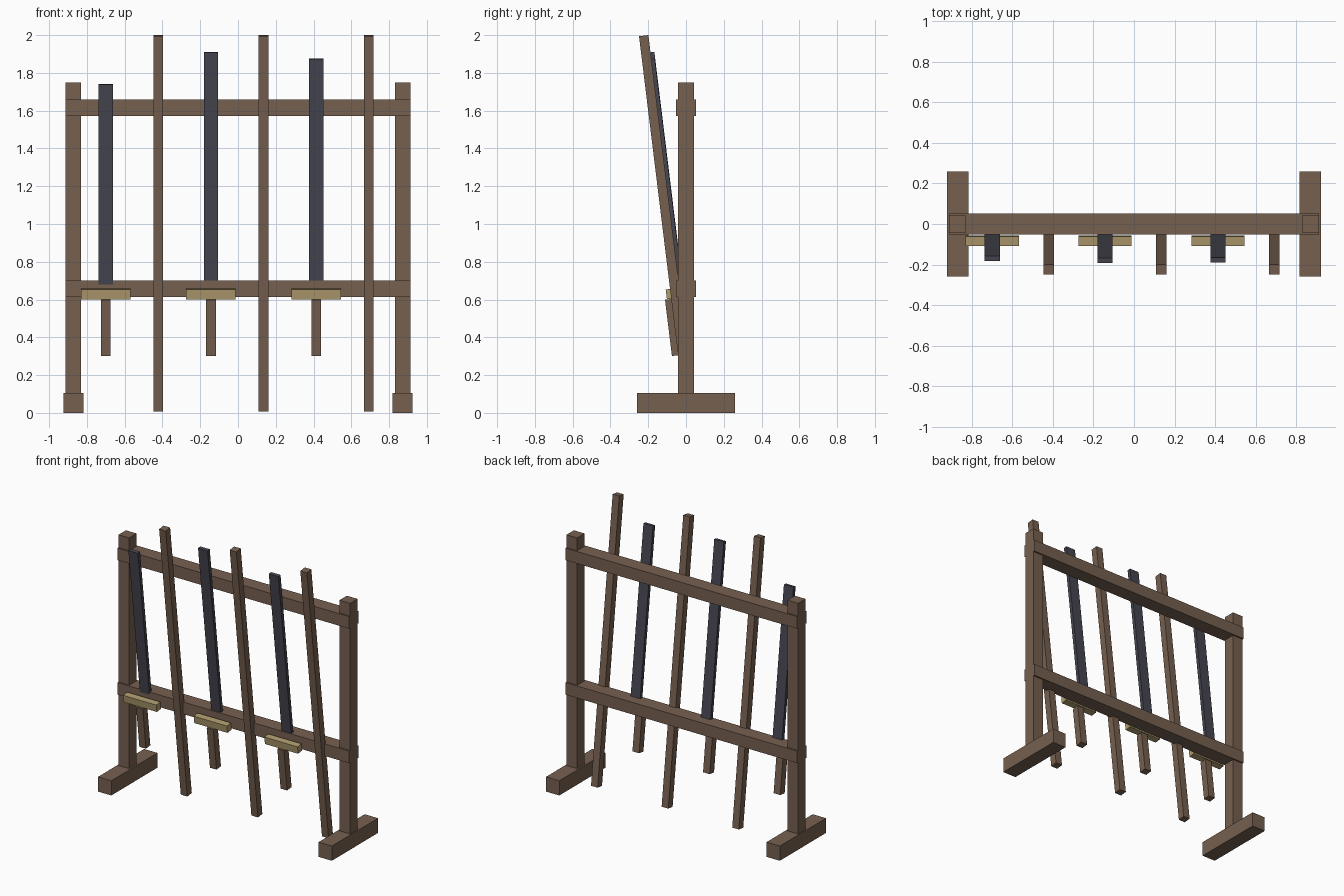
import bpy, math

if "Cube" in bpy.data.objects:
    bpy.data.objects.remove(bpy.data.objects["Cube"])

LEAN = math.radians(7)


def material(name, rgb):
    m = bpy.data.materials.new(name)
    m.diffuse_color = (*rgb, 1)
    m.use_nodes = True
    m.node_tree.nodes["Principled BSDF"].inputs["Base Color"].default_value = m.diffuse_color
    return m


wood = material("brown wood", (0.181, 0.117, 0.080))
steel = material("dark steel", (0.061, 0.061, 0.082))
brass = material("pale brass", (0.429, 0.328, 0.156))


def box(name, centre, size, mat, lean=0.0):
    """Box of a given full size, tipped forward by lean."""
    bpy.ops.mesh.primitive_cube_add(size=1, location=centre, rotation=(lean, 0, 0))
    ob = bpy.context.object
    ob.name = name
    ob.scale = size
    bpy.ops.object.transform_apply(location=False, rotation=False, scale=True)
    ob.data.materials.append(mat)
    return ob


# Frame: feet and posts on both sides
for side, s in (("left", -1), ("right", 1)):
    box(f"{side}_foot", (s * 0.87, 0, 0.0525), (0.105, 0.52, 0.105), wood)
    box(f"{side}_post", (s * 0.872, 0, 0.925), (0.084, 0.083, 1.65), wood)

# Horizontal rails
for name, z in (("lower_rail", 0.657), ("upper_rail", 1.616)):
    box(name, (0, 0, z), (1.828, 0.104, 0.086), wood)

# Leaning poles
for i in range(3):
    box(f"pole_{i + 1}", (-0.422 + 0.557 * i, -0.102, 1.004),
        (0.052, 0.05, 2.001), wood, LEAN)

# Leaning swords: blade, crossguard and grip
BLADE_BOTTOM = 0.64
for i, top in enumerate((1.74, 1.91, 1.875)):
    x = -0.70 + 0.557 * i
    length = (top - BLADE_BOTTOM) / math.cos(LEAN)
    box(f"sword_{i + 1}_blade", (x, -0.102, (top + BLADE_BOTTOM) / 2),
        (0.075, 0.025, length), steel, LEAN)
    box(f"sword_{i + 1}_guard", (x, -0.082, 0.63), (0.262, 0.045, 0.052), brass, LEAN)
    box(f"sword_{i + 1}_grip", (x, -0.068, 0.453), (0.052, 0.05, 0.30), wood, LEAN)
